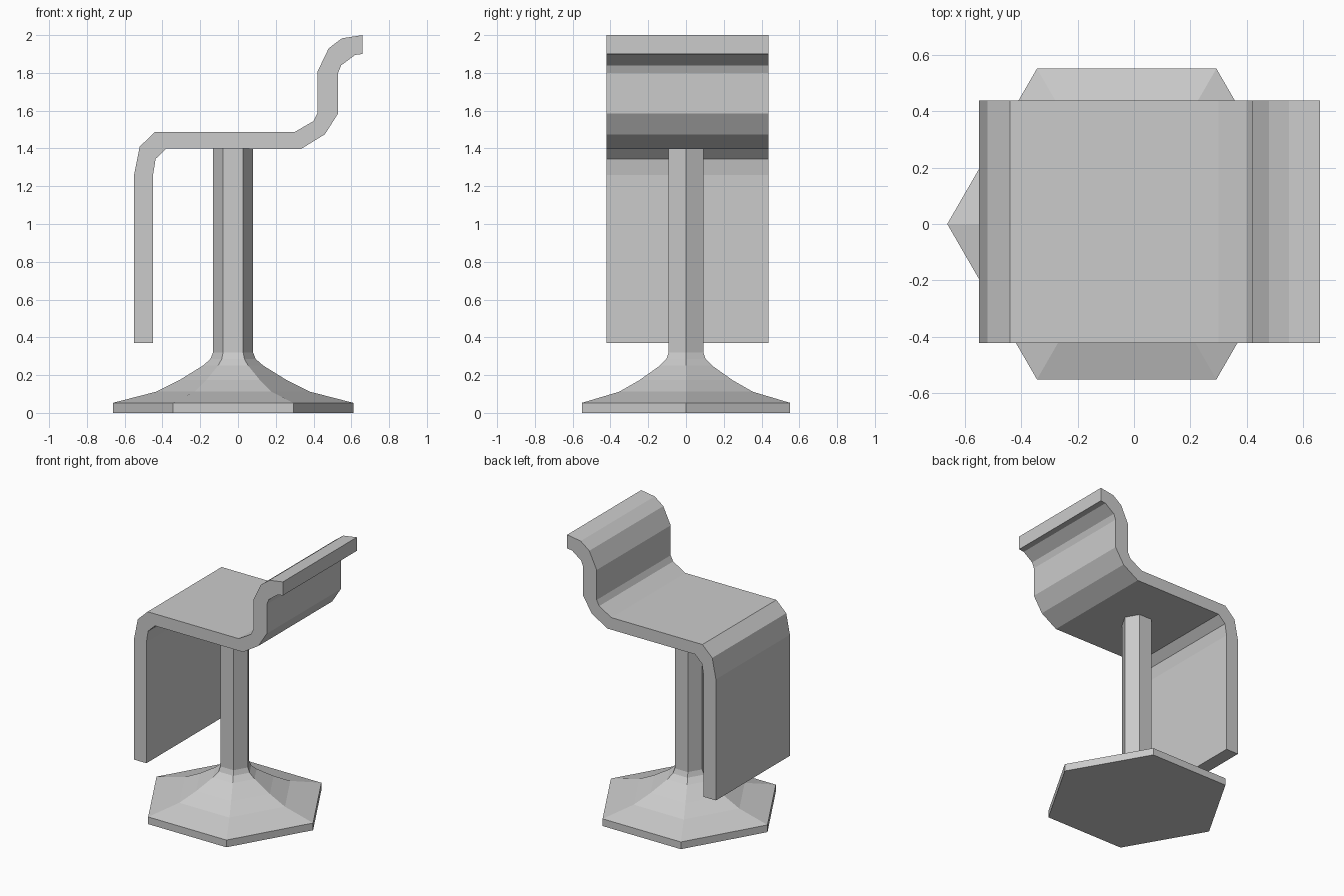
import bpy, bmesh
from math import cos, sin, pi

if "Cube" in bpy.data.objects:
    bpy.data.objects.remove(bpy.data.objects["Cube"])


def make_object(name, bm):
    bmesh.ops.recalc_face_normals(bm, faces=bm.faces[:])
    mesh = bpy.data.meshes.new(name)
    bm.to_mesh(mesh)
    bm.free()
    obj = bpy.data.objects.new(name, mesh)
    bpy.context.collection.objects.link(obj)
    return obj


def lathe(name, profile, centre_x, sides):
    """Stack of polygon rings (radius, height), capped at both ends."""
    bm = bmesh.new()
    rings = [[bm.verts.new((centre_x + r * cos(2 * pi * i / sides),
                            r * sin(2 * pi * i / sides), z))
              for i in range(sides)] for r, z in profile]
    for low, high in zip(rings, rings[1:]):
        for i in range(sides):
            j = (i + 1) % sides
            bm.faces.new((low[i], low[j], high[j], high[i]))
    bm.faces.new(rings[0])
    bm.faces.new(rings[-1])
    return make_object(name, bm)


def bent_sheet(name, upper, lower, y0, y1):
    """Extrude an x-z outline, given as its upper and lower edges, along y."""
    bm = bmesh.new()
    outline = upper + lower[::-1]
    face = bm.faces.new([bm.verts.new((x, y0, z)) for x, z in outline])
    ext = bmesh.ops.extrude_face_region(bm, geom=[face], use_keep_orig=True)
    moved = [g for g in ext["geom"] if isinstance(g, bmesh.types.BMVert)]
    bmesh.ops.translate(bm, vec=(0, y1 - y0, 0), verts=moved)
    return make_object(name, bm)


# Hexagonal flared foot running up into the hexagonal post
lathe("pedestal", [(0.637, 0), (0.637, 0.053), (0.408, 0.112), (0.285, 0.173),
                   (0.16, 0.25), (0.12, 0.285), (0.106, 0.32), (0.106, 1.405)],
      -0.026, 6)

# Seat: front apron, flat seat, low back and rolled lip in one bent sheet
upper = [(-0.55, 0.37), (-0.55, 1.26), (-0.52, 1.41), (-0.44, 1.487),
         (0.30, 1.487), (0.40, 1.545), (0.42, 1.585), (0.42, 1.805),
         (0.48, 1.93), (0.55, 1.983), (0.66, 2.0)]
lower = [(-0.45, 0.37), (-0.45, 1.26), (-0.436, 1.345), (-0.38, 1.399),
         (0.335, 1.398), (0.46, 1.475), (0.53, 1.585), (0.53, 1.80),
         (0.546, 1.84), (0.62, 1.895), (0.66, 1.90)]
bent_sheet("seat", upper, lower, -0.422, 0.438)
